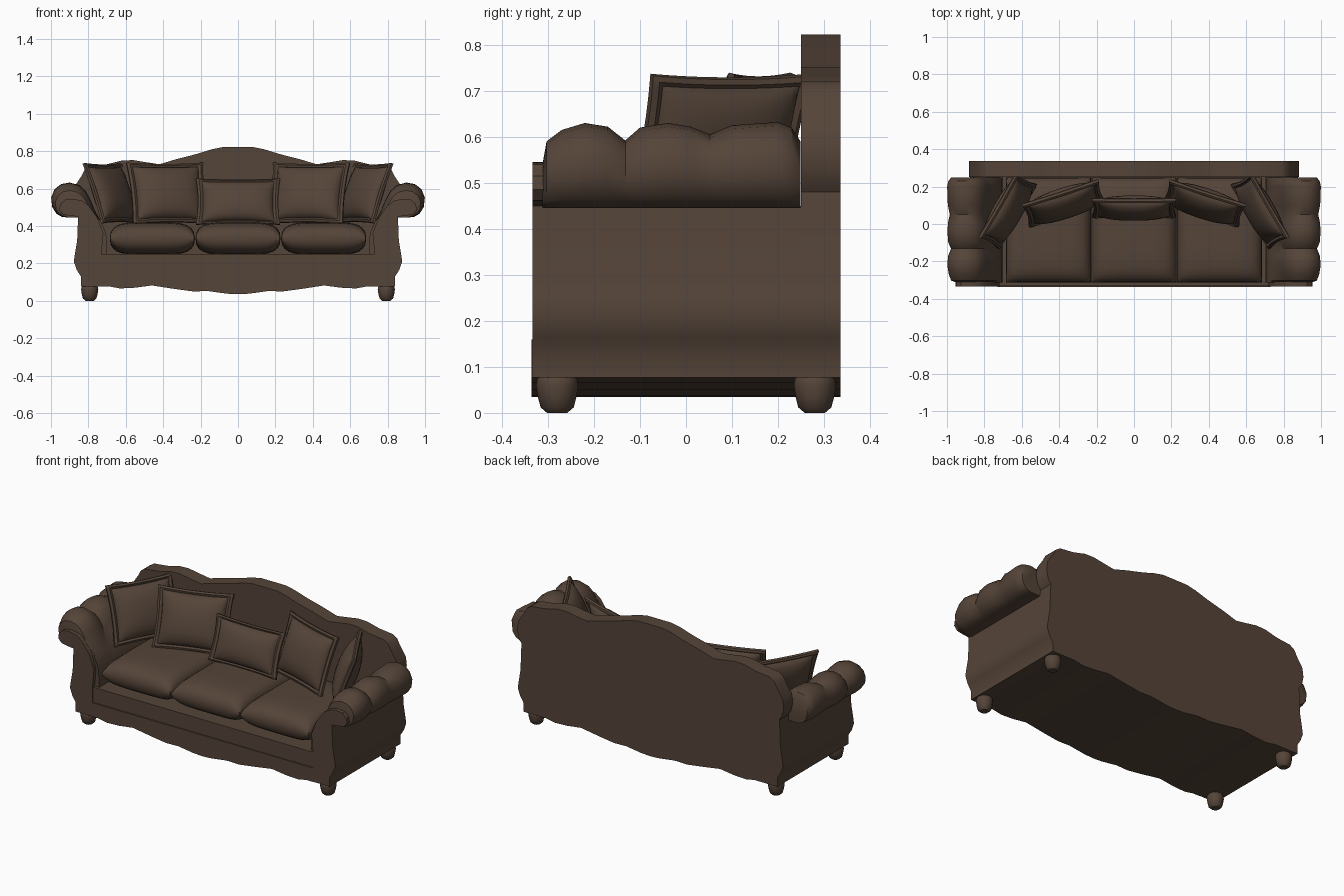
import bpy, bmesh, math
from mathutils import Matrix, Vector

if "Cube" in bpy.data.objects:
    bpy.data.objects.remove(bpy.data.objects["Cube"])

brown = bpy.data.materials.new("brown_upholstery")
brown.diffuse_color = (0.090, 0.058, 0.040, 1)
brown.use_nodes = True
brown.node_tree.nodes["Principled BSDF"].inputs["Base Color"].default_value = brown.diffuse_color


def finish(name, bm):
    bmesh.ops.recalc_face_normals(bm, faces=bm.faces[:])
    me = bpy.data.meshes.new(name)
    bm.to_mesh(me)
    bm.free()
    me.materials.append(brown)
    ob = bpy.data.objects.new(name, me)
    bpy.context.collection.objects.link(ob)
    return ob


def loft(name, rings):
    """Skin closed rings of 3D points and cap both ends."""
    bm = bmesh.new()
    vs = [[bm.verts.new(p) for p in r] for r in rings]
    n = len(vs[0])
    for a, b in zip(vs, vs[1:]):
        for i in range(n):
            j = (i + 1) % n
            bm.faces.new((a[i], a[j], b[j], b[i]))
    bm.faces.new(vs[0])
    bm.faces.new(vs[-1])
    return finish(name, bm)


def slab(name, prof, y0, y1):
    return loft(name, [[(x, y, z) for x, z in prof] for y in (y0, y1)])


def both(half):
    """Mirror a half profile that runs from the bottom centre to the top centre."""
    return half + [(-x, z) for x, z in reversed(half) if x > 0]


def puff(name, w, d, t, mat, n=16, p=2, q=0.5, flange=0.0, pinch=0.0, rim=0.0):
    """Stuffed pad: local x width, local y depth, local z thickness."""
    bm = bmesh.new()
    m = 1 - flange
    ts = [math.sin(math.pi / 2 * (2 * i / n - 1)) * m for i in range(n + 1)]
    if flange:
        ts = [-1, -m - flange * 0.5] + ts + [m + flange * 0.5, 1]
    k = len(ts)
    sides = []
    for s in (1, -1):
        grid = []
        for u in ts:
            row = []
            for v in ts:
                a = max(0, 1 - abs(u / m) ** p) * max(0, 1 - abs(v / m) ** p)
                h = rim + t * a ** q
                if flange and abs(abs(max(u, v, key=abs)) - m - flange / 2) < 1e-6:
                    h += rim  # raised welt in the border
                x = u * w / 2 * (1 - pinch * (1 - v * v))
                y = v * d / 2 * (1 - pinch * (1 - u * u))
                row.append(bm.verts.new(mat @ Vector((x, y, s * h))))
            grid.append(row)
        for i in range(k - 1):
            for j in range(k - 1):
                bm.faces.new((grid[i][j], grid[i + 1][j], grid[i + 1][j + 1], grid[i][j + 1]))
        sides.append(grid)
    # close the rim between the two sides
    edge = ([(i, 0) for i in range(k - 1)] + [(k - 1, j) for j in range(k - 1)]
            + [(i, k - 1) for i in range(k - 1, 0, -1)] + [(0, j) for j in range(k - 1, 0, -1)])
    for (a, b), (c, e) in zip(edge, edge[1:] + edge[:1]):
        bm.faces.new((sides[0][a][b], sides[0][c][e], sides[1][c][e], sides[1][a][b]))
    if not rim:
        bmesh.ops.remove_doubles(bm, verts=bm.verts[:], dist=1e-5)
    return finish(name, bm)


# Shared outlines: wavy lower edge and flared flank
wave = [(0, .035), (.06, .038), (.16, .052), (.24, .05), (.33, .062), (.46, .082),
        (.55, .07), (.63, .066), (.69, .077), (.84, .077)]
flank = [(.84, .13), (.862, .165), (.878, .21), (.872, .25), (.86, .32), (.855, .45)]

# Base with low seat deck and raised sides
slab("base", both(wave + flank + [(.76, .45), (.72, .25), (0, .25)]), -.31, .25)

# Camel back
slab("back", both(wave + flank + [(.852, .48), (.872, .51), (.882, .56), (.875, .61), (.835, .67),
     (.82, .70), (.79, .72), (.70, .73), (.62, .75), (.56, .752), (.50, .742), (.42, .73),
     (.33, .757), (.22, .785), (.14, .81), (.08, .822), (0, .822)]), .25, .336)

# Front apron and seat rail
slab("apron", both(wave[:-1] + [(.73, .077), (.73, .16), (0, .16)]), -.336, -.31)
slab("seat_rail", both([(0, .16), (.73, .16), (.73, .25), (0, .25)]), -.328, -.31)

# Rolled arms with tufted lumps, and their scroll fronts
roll = [(.70, .25), (.705, .36), (.735, .43), (.765, .48), (.79, .54), (.815, .585), (.85, .617),
        (.90, .63), (.945, .622), (.98, .595), (.998, .55), (.992, .50), (.97, .465), (.94, .448),
        (.90, .445), (.85, .445), (.84, .25)]
lumps = [(-.312, .54), (-.303, .59), (-.27, .615), (-.22, .63), (-.17, .622), (-.132, .592),
         (-.10, .62), (-.04, .63), (.01, .622), (.052, .605), (.10, .625), (.20, .632),
         (.23, .62), (.249, .59)]
scroll = [(.73, .077), (.73, .25), (.72, .36), (.75, .44), (.80, .51), (.835, .535), (.88, .545),
          (.925, .54), (.952, .515), (.955, .485), (.935, .462), (.90, .455)] + flank[::-1] + [(.84, .077)]


def arm_ring(y, top, s):
    f = (top - .45) / .18
    g = 1 - (1 - f) * .8
    return [(s * (.88 + (x - .88) * g if z > .447 else x), y,
             .45 + (z - .45) * f if z > .45 else z) for x, z in roll]


for s, side in ((1, "right"), (-1, "left")):
    loft(side + "_arm_roll", [arm_ring(y, t, s) for y, t in lumps])
    slab(side + "_arm_front", [(s * x, z) for x, z in scroll], -.334, -.308)

# Seat cushions
for i in (-1, 0, 1):
    puff("seat_cushion", .455, .56, .086, Matrix.Translation((i * .458, -.032, .333)), p=5, q=.42)


# Scatter pillows with flat flanged borders
def pillow(name, w, h, t, loc, yaw, lean):
    mat = (Matrix.Translation(loc) @ Matrix.Rotation(math.radians(yaw), 4, 'Z')
           @ Matrix.Rotation(math.radians(90 - lean), 4, 'X'))
    puff(name, w, h, t, mat, n=12, p=2.5, q=.55, flange=.13, pinch=.05, rim=.007)


pillow("centre_pillow", .45, .26, .05, (0, .085, .53), 0, 20)
for s in (1, -1):
    pillow("inner_pillow", .43, .345, .06, (s * .375, .11, .575), -s * 18, 20)
    pillow("outer_pillow", .40, .34, .055, (s * .675, .07, .575), -s * 60, 20)

# Turned feet
foot = [(.022, 0), (.036, .012), (.042, .035), (.046, .06), (.044, .072), (.036, .085)]
for x in (-.793, .793):
    for y in (-.28, .28):
        loft("foot", [[(x + r * math.cos(a * math.pi / 6), y + r * math.sin(a * math.pi / 6), z)
                       for a in range(12)] for r, z in foot])

# Smooth shading with sharp edges kept
bpy.ops.object.select_all(action='SELECT')
bpy.context.view_layer.objects.active = bpy.context.scene.objects[0]
bpy.ops.object.shade_smooth_by_angle(angle=math.radians(35))
